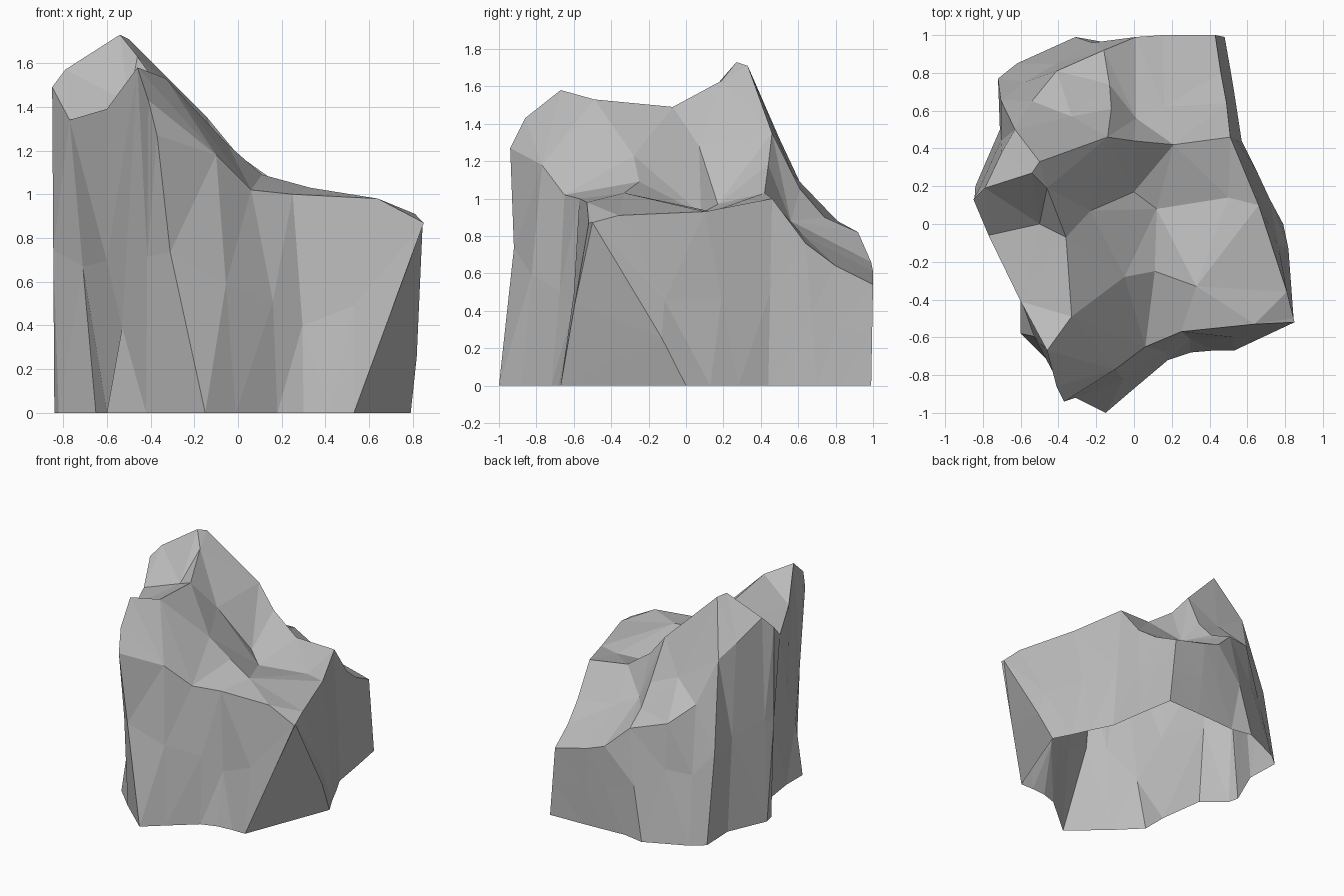
import bpy
import bmesh
from mathutils import Vector
from mathutils.geometry import delaunay_2d_cdt

default_cube = bpy.data.objects.get("Cube")
if default_cube:
    bpy.data.objects.remove(default_cube, do_unlink=True)

# Foot outline of the rock on the ground, counterclockwise from the front corner
foot = [(.53, -.67), (.79, 0), (.72, .13), (.65, .28), (.57, .44), (.53, .7),
        (.51, .82), (.48, .99), (.2, .98), (.01, .97), (-.14, .96), (-.31, .99),
        (-.62, .85), (-.72, .77), (-.71, .5), (-.84, .2), (-.82, .12),
        (-.65, -.02), (-.6, -.38), (-.6, -.58), (-.42, -.76), (-.15, -1),
        (-.01, -.88), (.18, -.72), (.3, -.68), (.42, -.67)]

# Upper rim of the cliff walls, one point above each foot point
rim = [(.85, -.52, .87), (.845, -.5, .872), (.81, -.36, .91), (.66, .1, .93),
       (.51, .46, 1), (.49, .64, .76), (.46, .8, .64), (.43, 1, .54),
       (.15, 1, .61), (.01, .99, .66), (-.16, .92, .82), (-.41, .81, .88),
       (-.54, .65, 1), (-.63, .5, 1.32), (-.7, .38, 1.42), (-.79, .19, 1.57),
       (-.85, .13, 1.49), (-.77, -.06, 1.34), (-.6, -.41, 1.39),
       (-.46, -.67, 1.58), (-.41, -.86, 1.43), (-.37, -.94, 1.27),
       (-.1, -.77, 1.18), (.06, -.65, 1.02), (.25, -.57, 1), (.64, -.53, .98)]

# Dents and bulges halfway up the walls, by column
dents = {1: (0, .12, -.18), 10: (-.07, .02, 0), 11: (-.05, -.05, .1),
         13: (-.03, .02, 0), 16: (-.01, 0, 0), 19: (0, .03, -.4),
         21: (-.05, .05, .1), 23: (.04, .01, 0), 24: (.02, .02, -.1)}

# Peaks, saddles and hollows inside the rim
crown = {
    "summit": (-.54, .27, 1.73),
    "summit_back": (-.5, .33, 1.71),
    "crest_middle": (-.14, .46, 1.35),
    "crest_dip": (0, .44, 1.18),
    "crest_low": (.21, .42, 1.03),
    "shoulder": (-.46, .19, 1.63),
    "notch": (-.5, 0, 1.42),
    "saddle": (-.36, -.07, 1.49),
    "front_peak": (-.33, -.49, 1.53),
    "spur_middle": (-.05, -.28, 1.23),
    "spur_end": (.11, -.25, 1.09),
    "front_hump": (.33, -.33, 1.03),
    "hollow_left": (-.23, .07, 1.28),
    "hollow_back": (0, .17, .97),
    "hollow_right": (.12, .08, .92),
    "shelf": (.5, .14, .93),
    "back_rib": (-.12, .61, 1.05),
    "back_rib_low": (-.13, .74, .9),
    "back_bowl": (.01, .56, .88),
    "back_shelf": (.16, .62, .81),
    "back_slope": (-.33, .57, 1.13),
}

# Creases that the faceting has to follow; numbers are rim columns
creases = [
    ("summit", "summit_back", "crest_middle", "crest_dip", "crest_low", 4),
    (15, "summit"),
    ("summit_back", 13),
    ("summit", "shoulder", "saddle", "front_peak"),
    (17, "notch", "shoulder"),
    (19, "front_peak", "spur_middle", "spur_end", 23),
    ("spur_end", "front_hump", 25),
    ("crest_middle", "back_rib", "back_rib_low", 10),
    ("back_bowl", 10),
    ("hollow_left", "hollow_back", "hollow_right"),
]


def build_rock():
    bm = bmesh.new()
    count = len(rim)

    # Wall rings: foot, dented middle, rim
    middle = []
    for i, (low, high) in enumerate(zip(foot, rim)):
        point = Vector((*low, 0)).lerp(Vector(high), .5)
        middle.append(point + Vector(dents.get(i, (0, 0, 0))))
    foot_ring = [bm.verts.new((x, y, 0)) for x, y in foot]
    middle_ring = [bm.verts.new(point) for point in middle]
    rim_ring = [bm.verts.new(point) for point in rim]
    for lower, upper in ((foot_ring, middle_ring), (middle_ring, rim_ring)):
        for i in range(count):
            j = (i + 1) % count
            bm.faces.new((lower[i], lower[j], upper[j], upper[i]))

    # Crown: triangulate the inside of the rim along its creases
    names = list(crown)
    top_verts = rim_ring + [bm.verts.new(crown[name]) for name in names]

    def index(key):
        return count + names.index(key) if isinstance(key, str) else key

    edges = [(i, (i + 1) % count) for i in range(count)]
    for chain in creases:
        edges += [(index(a), index(b)) for a, b in zip(chain, chain[1:])]
    flat = [vert.co.to_2d() for vert in top_verts]
    result = delaunay_2d_cdt(flat, edges, [], 1, 1e-5)
    triangles, sources = result[2], result[3]
    for triangle in triangles:
        bm.faces.new([top_verts[sources[k][0]] for k in triangle])

    bmesh.ops.triangulate(bm, faces=bm.faces[:])
    mesh = bpy.data.meshes.new("rock")
    bm.to_mesh(mesh)
    bm.free()
    return mesh


# Plain stone colour
stone = bpy.data.materials.new("stone_grey")
stone.use_nodes = True
grey = (.5, .5, .5, 1)
stone.diffuse_color = grey
stone.node_tree.nodes["Principled BSDF"].inputs["Base Color"].default_value = grey

rock_mesh = build_rock()
rock_mesh.materials.append(stone)
rock = bpy.data.objects.new("rock", rock_mesh)
bpy.context.collection.objects.link(rock)
